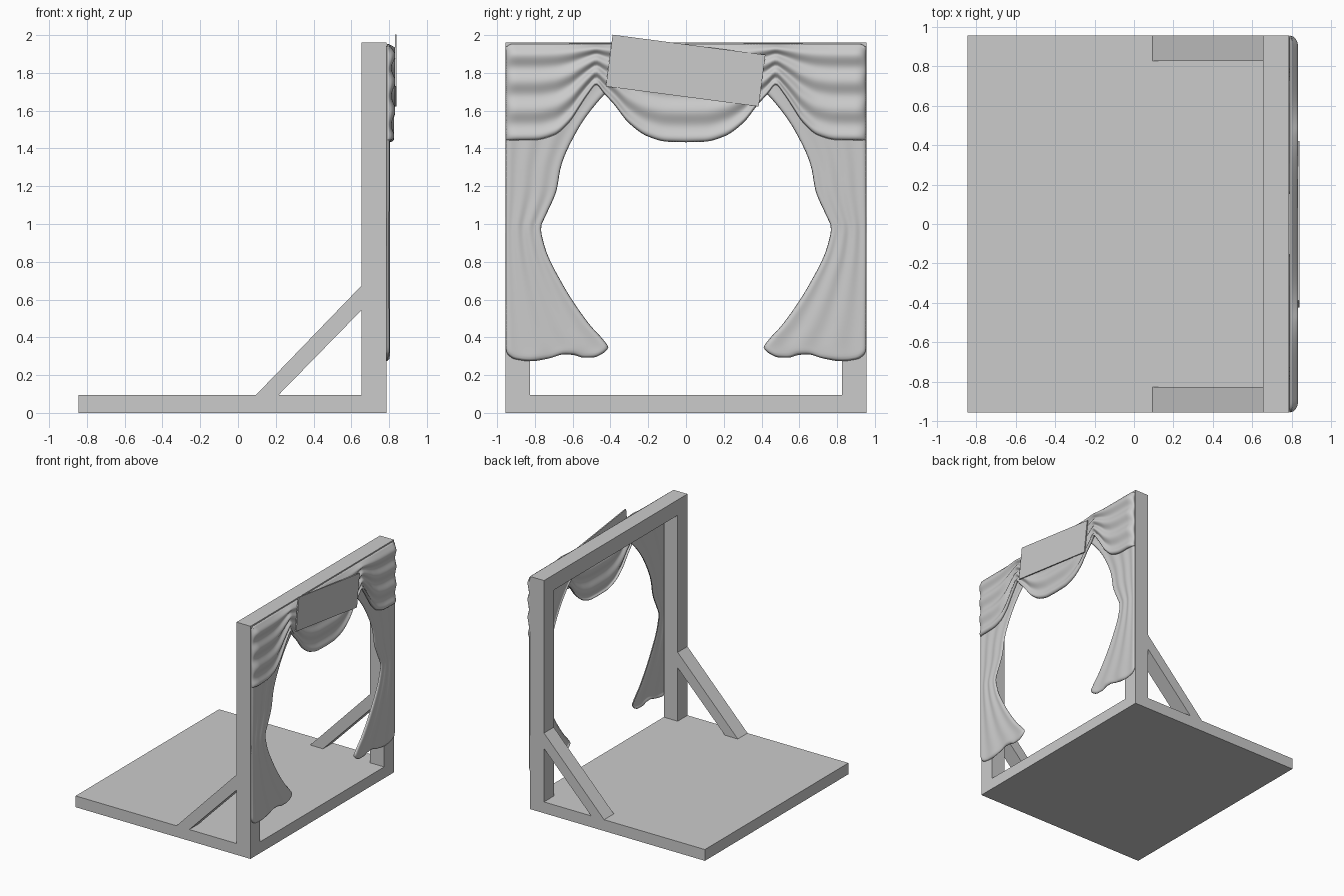
import bpy, bmesh, math

if "Cube" in bpy.data.objects:
    bpy.data.objects.remove(bpy.data.objects["Cube"])


def make(name, verts, faces):
    me = bpy.data.meshes.new(name)
    me.from_pydata(verts, [], faces)
    bm = bmesh.new()
    bm.from_mesh(me)
    bmesh.ops.recalc_face_normals(bm, faces=bm.faces)
    bm.to_mesh(me)
    bm.free()
    ob = bpy.data.objects.new(name, me)
    bpy.context.collection.objects.link(ob)
    return ob


def prism(name, profile, y0, y1):
    """Extrude an x-z profile along y."""
    n = len(profile)
    verts = [(x, y, z) for y in (y0, y1) for x, z in profile]
    faces = [tuple(range(n)), tuple(range(n, 2 * n))]
    faces += [(i, (i + 1) % n, n + (i + 1) % n, n + i) for i in range(n)]
    return make(name, verts, faces)


def box(name, x0, x1, y0, y1, z0, z1):
    return prism(name, [(x0, z0), (x1, z0), (x1, z1), (x0, z1)], y0, y1)


def curve(pts, t):
    """Smooth interpolation through (t, value) points with monotone tangents."""
    t = min(max(t, pts[0][0]), pts[-1][0])
    n = len(pts)
    d = [(pts[i + 1][1] - pts[i][1]) / (pts[i + 1][0] - pts[i][0]) for i in range(n - 1)]

    def slope(i):
        if i == 0 or i == n - 1:
            return d[0] if i == 0 else d[-1]
        a, b = d[i - 1], d[i]
        return 0 if a * b <= 0 else 2 * a * b / (a + b)
    i = 0
    while i < n - 2 and t > pts[i + 1][0]:
        i += 1
    h = pts[i + 1][0] - pts[i][0]
    s = (t - pts[i][0]) / h
    return ((2 * s**3 - 3 * s**2 + 1) * pts[i][1] + (s**3 - 2 * s**2 + s) * h * slope(i)
            + (3 * s**2 - 2 * s**3) * pts[i + 1][1] + (s**3 - s**2) * h * slope(i + 1))


def edge(d, r):
    """Rounded edge: 0 at the border, 1 at distance r inward."""
    k = min(max(d / r, 0), 1)
    return math.sqrt(1 - (1 - k) ** 2)


def spread(i, n):
    """0..1 parameter, denser near both ends."""
    t = i / n
    return 0.5 * t + 0.5 * (0.5 - 0.5 * math.cos(math.pi * t))


def cloth(name, fn, nu, nv, thick):
    verts = [fn(spread(i, nu), spread(j, nv)) for j in range(nv + 1) for i in range(nu + 1)]
    w = nu + 1
    faces = [(j * w + i, j * w + i + 1, (j + 1) * w + i + 1, (j + 1) * w + i)
             for j in range(nv) for i in range(nu)]
    ob = make(name, verts, faces)
    mod = ob.modifiers.new("thickness", "SOLIDIFY")
    mod.thickness = thick
    mod.offset = 0
    bpy.ops.object.select_all(action='DESELECT')
    ob.select_set(True)
    bpy.context.view_layer.objects.active = ob
    bpy.ops.object.shade_smooth_by_angle(angle=math.radians(50))
    return ob


# Stage floor and timber frame
W = 0.955
box("stage_floor", -0.845, 0.785, -W, W, 0, 0.095)
box("top_beam", 0.655, 0.785, -W, W, 1.83, 1.96)
for s, side in ((-1, "left"), (1, "right")):
    y0, y1 = sorted((s * 0.825, s * W))
    box(side + "_post", 0.655, 0.785, y0, y1, 0.095, 1.83)
    prism(side + "_brace", [(0.095, 0.095), (0.215, 0.095), (0.655, 0.545), (0.655, 0.675)], y0, y1)

# Side drapes: inner edge y by height, hem height by position across
INNER = [(0.27, 0.47), (0.30, 0.435), (0.345, 0.413), (0.38, 0.435), (0.47, 0.515),
         (0.68, 0.655), (0.88, 0.75), (0.98, 0.77), (1.05, 0.742), (1.18, 0.687),
         (1.30, 0.665), (1.50, 0.575), (1.68, 0.44), (1.80, 0.30), (1.94, 0.15)]
HEM = [(0, 0.335), (0.02, 0.31), (0.1, 0.285), (0.27, 0.275), (0.45, 0.29), (0.58, 0.311),
       (0.67, 0.309), (0.8, 0.294), (0.9, 0.295), (0.96, 0.312), (1, 0.345)]


def drape(s):
    def fn(u, v):
        z = 1.94 + (curve(HEM, u) - 1.94) * v
        yi = curve(INNER, z)
        y = 0.953 + (yi - 0.953) * u
        width = 0.953 - yi
        rim = edge(min(u, 1 - u) * width, 0.03) * edge((1 - v) * 1.6, 0.03)
        fold = 0.5 + 0.5 * math.cos(2 * math.pi * 3 * u + 0.6 * math.sin(3 * z))
        return (0.788 + rim * (0.008 + 0.006 * fold), s * y, z)
    return fn


for s, side in ((-1, "left"), (1, "right")):
    cloth(side + "_drape", drape(s), 40, 70, 0.005)

# Swagged valance: lower edge height by distance from the middle
LOWER = [(0, 1.435), (0.1, 1.438), (0.2, 1.465), (0.3, 1.535), (0.38, 1.635), (0.43, 1.69),
         (0.475, 1.74), (0.52, 1.69), (0.56, 1.63), (0.62, 1.54), (0.7, 1.472),
         (0.8, 1.447), (0.955, 1.445)]


def valance(u, v):
    y = 0.953 * (2 * u - 1)
    a = abs(y)
    corner = 0.03 * (1 - edge(0.953 - a, 0.04))
    top = 1.952 - corner
    z = top + (curve(LOWER, a) - top) * v
    rim = edge(0.953 - a, 0.06) * edge(v * 0.5, 0.06)
    hem = 0.4 + 0.6 * edge((1 - v) * 0.4, 0.03)
    fold = 0.5 - 0.5 * math.cos(2 * math.pi * 3.5 * v ** 0.9)
    x = 0.79 + rim * hem * (0.02 + 0.02 * fold)
    return (max(x, 0.79), y, z)


cloth("valance", valance, 150, 60, 0.005)

# Tilted sign board in front of the valance
sign = box("sign_board", -0.005, 0.005, -0.408, 0.408, -0.138, 0.138)
sign.location = (0.835, -0.002, 1.812)
sign.rotation_euler = (-math.radians(7.5), 0, 0)
